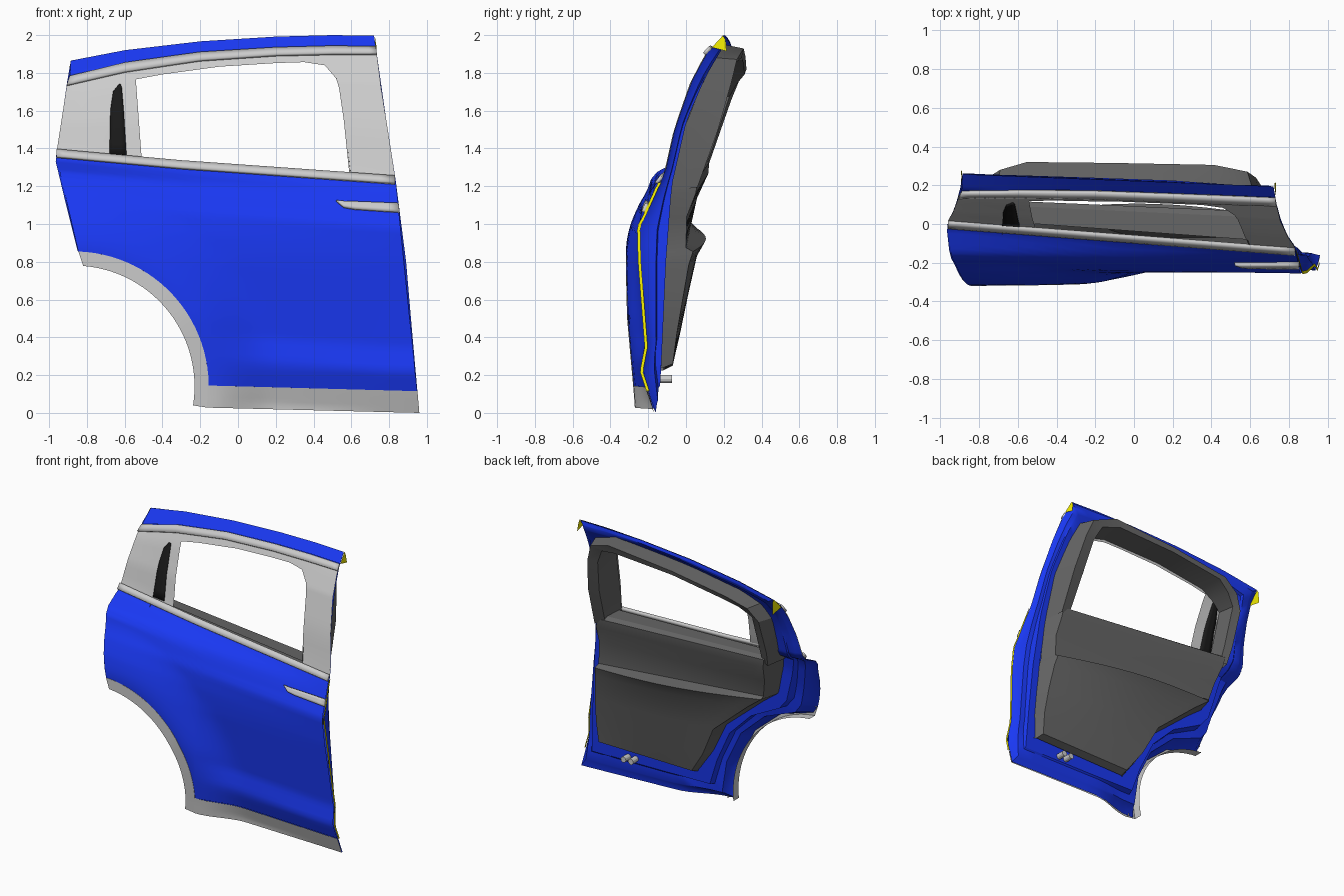
import bpy, bmesh, math
from mathutils import Vector

if "Cube" in bpy.data.objects:
    bpy.data.objects.remove(bpy.data.objects["Cube"])


def mat(name, c):
    m = bpy.data.materials.new(name)
    m.diffuse_color = (*c, 1)
    m.use_nodes = True
    m.node_tree.nodes["Principled BSDF"].inputs["Base Color"].default_value = m.diffuse_color
    return m


BLUE = mat("blue_paint", (0.01, 0.04, 0.9))
DARK = mat("dark_trim", (0.13, 0.13, 0.13))
BLACK = mat("black_gloss", (0.01, 0.01, 0.01))
YELLOW = mat("yellow_edge", (0.9, 0.85, 0.0))


def table(t, pts):
    if t <= pts[0][0]:
        return pts[0][1]
    for (a, p), (b, q) in zip(pts, pts[1:]):
        if t <= b:
            return p + (q - p) * (t - a) / (b - a)
    return pts[-1][1]


# Guide lines of the door (x, z) and sections of the outer skin
BELT = [(-.96, 1.39), (-.3, 1.33), (.83, 1.25)]
ROOF = [(-.885, 1.865), (-.6, 1.92), (-.2, 1.967), (.2, 1.992), (.5, 2.0), (.72, 1.997)]
STRIP_TOP = [(-.89, 1.78), (-.6, 1.85), (-.2, 1.905), (.2, 1.93), (.5, 1.938), (.73, 1.935)]
STRIP_LOW = [(-.905, 1.735), (-.6, 1.805), (-.2, 1.865), (.2, 1.893), (.5, 1.9), (.735, 1.9)]
SEC_FRONT = [(0, -.12), (.04, -.15), (.23, -.235), (.26, -.255), (.45, -.25), (.9, -.215),
             (1.03, -.24), (1.15, -.2), (1.25, -.165)]
SEC_REAR = [(0, .02), (.05, -.02), (.11, -.15), (.15, -.185), (.28, -.23), (.38, -.25), (.52, -.255),
            (.9, -.22), (1.07, -.235), (1.22, -.2), (1.38, -.17)]
UPPER = [(0, 0), (.33, .17), (.66, .44), (.86, .69), (1, 1)]
AX, AZ, R1, R0 = -.87, .14, .715, .64


def arch_y(z):
    return table(z, [(0, -.265), (.1, -.272), (.5, -.308), (.9, -.318)])


def skin(x, z):
    zb, w = table(x, BELT), min(1, max(0, (.83 - x) / 1.79))
    if z >= zb:
        h = (z - zb) / (table(x, ROOF) - zb)
        return -.12 + .14 * w + (.31 - .07 * w) * table(h, UPPER)
    y = table(zb - z, SEC_FRONT) * (1 - w) + table(zb - z, SEC_REAR) * w
    f = min(1, max(0, 1 - (math.hypot(x - AX, z - AZ) - R1) / .35))
    f = f * f * (3 - 2 * f)
    return y + (arch_y(z) - y) * f


def shell(x, z):
    t = table(z, [(0, -.15), (.25, -.135), (.8, -.11), (1.2, -.08), (1.55, 0), (1.78, .1), (1.95, .2)])
    return max(t, skin(x, z) + .03)


def grid(name, rows, m=None, solid=0, closed=False, angle=30):
    bm = bmesh.new()
    vs = [[bm.verts.new(p) for p in r] for r in rows]
    for a, b in zip(vs, vs[1:]):
        n = len(a)
        for i in range(n if closed else n - 1):
            j = (i + 1) % n
            bm.faces.new((a[i], a[j], b[j], b[i]))
    bmesh.ops.remove_doubles(bm, verts=bm.verts, dist=1e-5)
    bmesh.ops.recalc_face_normals(bm, faces=bm.faces)
    me = bpy.data.meshes.new(name)
    bm.to_mesh(me)
    bm.free()
    ob = bpy.data.objects.new(name, me)
    bpy.context.collection.objects.link(ob)
    if m:
        me.materials.append(m)
    bpy.ops.object.select_all(action='DESELECT')
    ob.select_set(True)
    bpy.context.view_layer.objects.active = ob
    bpy.ops.object.shade_smooth_by_angle(angle=math.radians(angle))
    if solid:
        s = ob.modifiers.new("thickness", 'SOLIDIFY')
        s.thickness, s.offset = solid, 0
    return ob


def resample(pts, n):
    out = []
    for i in range(n + 1):
        u = i / n * (len(pts) - 1)
        k = min(int(u), len(pts) - 2)
        out.append(Vector(pts[k]).lerp(Vector(pts[k + 1]), u - k))
    return out


def panel(name, a, b, m=None, n=30, rows=6, off=0, solid=0):
    """Loft between two (x, z) curves, laid on the outer skin."""
    a, b = resample(a, n), resample(b, n)
    g = []
    for r in range(rows + 1):
        pts = [p.lerp(q, r / rows) for p, q in zip(a, b)]
        g.append([(p.x, skin(p.x, p.y) + off, p.y) for p in pts])
    return grid(name, g, m, solid)


def arc(r, a0, a1, n):
    return [(AX + r * math.cos(math.radians(a0 + (a1 - a0) * i / n)),
             AZ + r * math.sin(math.radians(a0 + (a1 - a0) * i / n))) for i in range(n + 1)]


# Lower outer door skin
low = arc(R1, 88, 0, 18) + [(-.155 + 1.103 * i / 16, .145 - .03 * i / 16) for i in range(1, 17)]
n = len(low) - 1
top_x = [-.965 + .865 * i / 18 for i in range(19)] + [-.1 + .935 * i / 16 for i in range(1, 17)]
panel("door_skin", [(x, table(x, BELT) - .025) for x in top_x], low, BLUE, n=n, rows=40)

# Sill cladding and wheel arch cladding
panel("sill_cladding", [(-.16, .145), (.95, .115)], [(-.165, .028), (.96, 0)], n=24, rows=6, off=-.004)
o, i_ = arc(R1, 88, -9, 28), arc(R0, 85.5, -9, 28)
grid("arch_cladding", [[(x, arch_y(z) + d, z) for x, z in c]
                       for c, d in ((o, .02), (o, -.002), (i_, -.004), (i_, .06))])

# Belt strip, roof strip and roof rail
panel("belt_strip", [(x, z + .002) for x, z in BELT], [(x, z - .035) for x, z in BELT], rows=2, off=-.01, solid=.02)
panel("roof_strip", STRIP_TOP, STRIP_LOW, rows=2, off=-.008, solid=.02)
panel("roof_rail", ROOF, STRIP_TOP, BLUE, rows=6)

# Window surround in three pieces, with the black quarter inlay
panel("rear_quarter_frame", [(-.96, 1.385), (-.905, 1.74)], [(-.51, 1.345), (-.545, 1.82)], n=12, rows=8)
panel("window_header", [(-.545, 1.765), (-.4, 1.792), (-.1, 1.833), (.2, 1.852), (.35, 1.857), (.46, 1.84), (.52, 1.77)],
      [(-.545, 1.82), (-.4, 1.84), (-.1, 1.875), (.2, 1.895), (.35, 1.898), (.46, 1.9), (.51, 1.9)], rows=3)
panel("front_pillar_frame", [(.59, 1.26), (.56, 1.55), (.535, 1.72), (.52, 1.77), (.505, 1.9)],
      [(.832, 1.245), (.785, 1.55), (.757, 1.72), (.75, 1.78), (.735, 1.9)], n=16, rows=5)
panel("quarter_inlay", [(-.68, 1.37), (-.675, 1.6), (-.66, 1.7), (-.63, 1.735)],
      [(-.59, 1.365), (-.605, 1.6), (-.615, 1.72), (-.62, 1.735)], BLACK, n=12, rows=3, solid=.02)

# Door handle blade
panel("door_handle", [(.52, 1.122), (.56, 1.118), (.62, 1.116), (.85, 1.107)],
      [(.525, 1.116), (.56, 1.088), (.62, 1.078), (.855, 1.062)], n=12, rows=3, off=-.008, solid=.025)

# Inner door shell: rings stepping from the outer edge to the trim outline
edge = [(.96, 0), (.92, .45), (.89, .8), (.835, 1.23), (.785, 1.55), (.735, 1.9), (.72, 1.99),
        (.2, 1.99), (-.2, 1.965), (-.6, 1.918), (-.885, 1.865), (-.905, 1.75), (-.955, 1.4),
        (-.965, 1.33), (-.91, 1.1), (-.85, .86)] + arc(.665, 85, -9, 4) + [(.3, .02), (.96, 0)]
inner = [(.79, .24), (.79, .45), (.77, .8), (.73, 1.22), (.71, 1.5), (.66, 1.75), (.62, 1.88),
         (.2, 1.92), (-.2, 1.885), (-.57, 1.82), (-.72, 1.76), (-.78, 1.65), (-.78, 1.4),
         (-.76, 1.33), (-.72, 1.15), (-.68, 1.02), (-.6, .93), (-.38, .78), (-.22, .6),
         (-.12, .38), (-.02, .235), (.3, .235), (.79, .24)]
E, I = resample(edge, 110), resample(inner, 110)
rings = []
for inset, depth in ((0, .004), (.04, .04), (.22, .45), (.27, .62), (.55, .66), (.6, 1), (1.05, 1)):
    ring = []
    for p, q in zip(E, I):
        c = p.lerp(q, inset)
        ys, yk = skin(p.x, p.y), shell(c.x, c.y)
        ring.append((c.x, ys + .004 + (yk - ys) * depth, c.y))
    rings.append(ring)
grid("inner_door_shell", rings, BLUE)

# Interior trim panel: rows of (z front, z rear, y front, y rear, x front, x rear, middle bulge)
trim = [(.24, .225, -.12, -.12, .80, -.01, 0), (.26, .25, -.07, -.07, .78, -.02, 0),
        (.42, .42, -.05, -.035, .79, -.14, .01), (.6, .64, -.02, 0, .78, -.25, .02),
        (.78, .9, .01, .03, .765, -.56, .04), (.85, .99, .03, .04, .755, -.68, .07),
        (.87, 1.01, .0, .03, .75, -.69, .0), (1.03, 1.14, .0, .06, .745, -.72, 0),
        (1.16, 1.27, .05, .12, .735, -.75, 0), (1.23, 1.33, .06, .125, .725, -.76, 0),
        (1.25, 1.35, .03, .1, .72, -.77, 0), (1.255, 1.355, -.09, .02, .715, -.77, 0)]
cols = [0, .03] + [.03 + .94 * k / 16 for k in range(1, 17)] + [1]
rows = []
for zf, zr, yf, yr, xf, xr, b in trim:
    row = []
    for t in cols:
        x, z = xf + (xr - xf) * t, zf + (zr - zf) * t
        y = yf + (yr - yf) * t + b * math.sin(math.pi * t)
        row.append((x, min(y, shell(x, z)) if t in (0, 1) else y, z))
    rows.append(row)
grid("interior_trim", rows, DARK)

# Interior window frame: stations of (outer x, z, inner x, z, back y)
frame = [(.73, 1.18, .60, 1.23, .06), (.71, 1.5, .57, 1.5, .17), (.66, 1.75, .535, 1.74, .24),
         (.62, 1.88, .48, 1.845, .27), (.43, 1.95, .36, 1.868, .305), (-.1, 1.90, -.1, 1.845, .315),
         (-.57, 1.83, -.5, 1.785, .32), (-.72, 1.76, -.6, 1.74, .28), (-.78, 1.65, -.68, 1.68, .24),
         (-.78, 1.4, -.68, 1.4, .15), (-.76, 1.28, -.68, 1.3, .11)]
rows = []
for ox, oz, ix, iz, y in frame:
    mx, mz = ox + (ix - ox) * .25, oz + (iz - oz) * .25
    rows.append([(ox, shell(ox, oz), oz), (mx, y, mz),
                 (ix + (ox - ix) * .15, y - .01, iz + (oz - iz) * .15), (ix, skin(ix, iz) + .008, iz)])
grid("interior_window_frame", rows, DARK)

# Yellow seam down the front edge and yellow rail ends
seam = resample([(.955, .115), (.92, .45), (.89, .8), (.836, 1.22)], 40)
grid("front_edge_seam", [[(p.x + .003, skin(p.x, p.y) + d, p.y) for p in seam] for d in (-.004, .012)], YELLOW)
for name, (x0, z0), (x1, z1), s in (("front_rail_end", STRIP_TOP[-1], ROOF[-1], 1),
                                    ("rear_rail_end", STRIP_TOP[0], ROOF[0], -1)):
    a, b = (x0 + .004 * s, skin(x0, z0), z0), (x1 + .004 * s, skin(x1, z1), z1)
    c = (x0 + .002 * s, skin(x1, z1) + .02, z0 - .02)
    grid(name, [[a, b], [c, (b[0], b[1] + .015, b[2] - .02)]], YELLOW)

# Pair of small drain plugs below the trim
for k, x in enumerate((.5, .56)):
    bpy.ops.mesh.primitive_cylinder_add(vertices=12, radius=.021, depth=.1, location=(x, -.125, .18),
                                        rotation=(math.pi / 2, 0, 0))
    bpy.context.object.name = "drain_plug_%d" % (k + 1)
